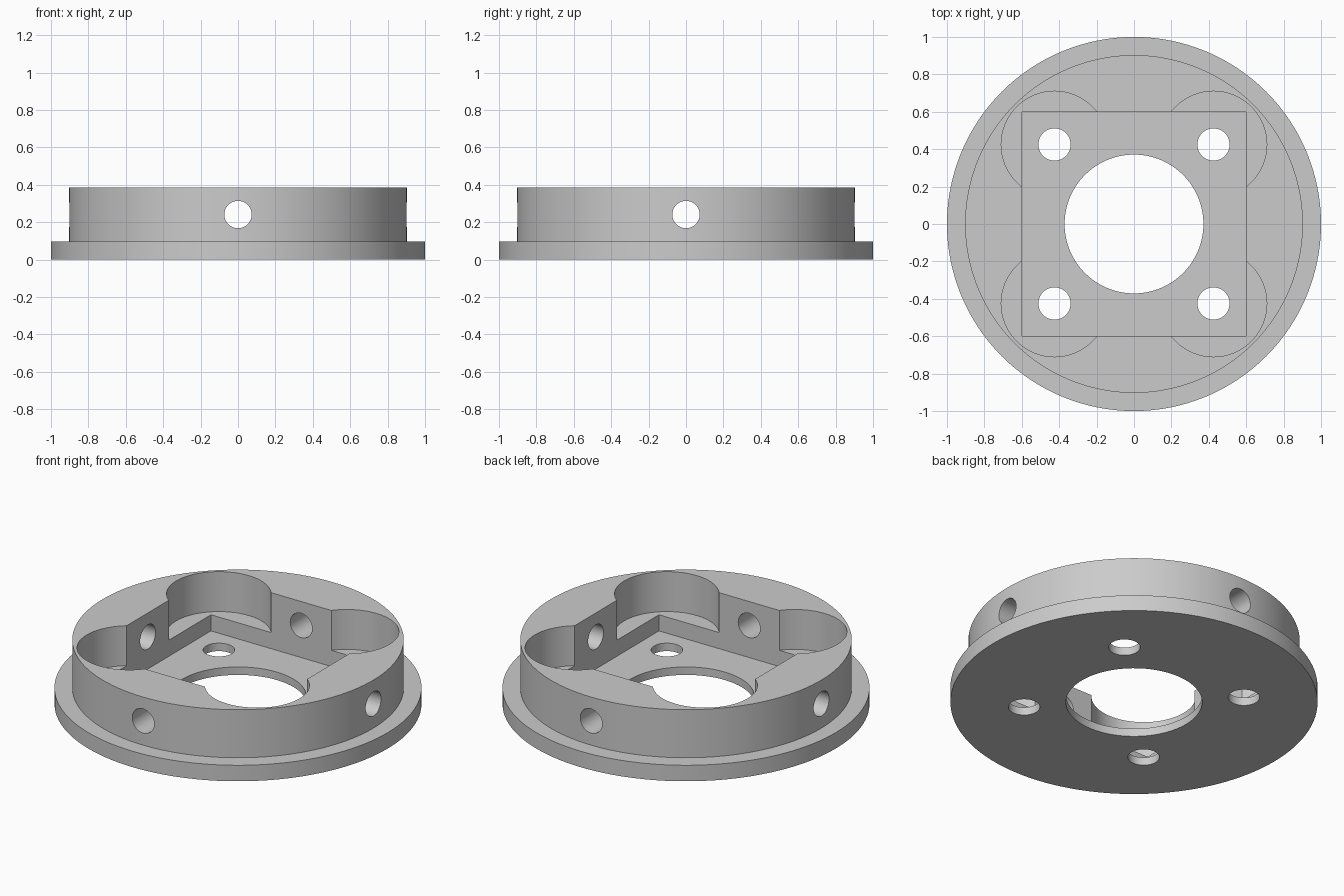
import bpy
import math
from mathutils import Matrix

cube = bpy.data.objects.get("Cube")
if cube:
    bpy.data.objects.remove(cube, do_unlink=True)

FLANGE_TOP, HUB_TOP = 0.096, 0.385
FLOOR, LEDGE = 0.048, 0.145
BOLT, SIDE_Z = 0.425, 0.241

grey = bpy.data.materials.new("plain grey")
grey.use_nodes = True
colour = (0.6, 0.6, 0.6, 1)
grey.diffuse_color = colour
grey.node_tree.nodes["Principled BSDF"].inputs["Base Color"].default_value = colour


def cylinder(name, radius, low, high, x=0, y=0, sides=96):
    bpy.ops.mesh.primitive_cylinder_add(
        vertices=sides, radius=radius, depth=high - low,
        location=(x, y, (low + high) / 2))
    obj = bpy.context.object
    obj.name = name
    return obj


def combine(body, tool, operation):
    """Apply a boolean to the body and discard the tool."""
    tool.hide_render = True
    mod = body.modifiers.new("cut", "BOOLEAN")
    mod.operation, mod.solver, mod.object = operation, "EXACT", tool
    bpy.ops.object.select_all(action="DESELECT")
    body.select_set(True)
    bpy.context.view_layer.objects.active = body
    bpy.ops.object.modifier_apply(modifier=mod.name)
    bpy.data.objects.remove(tool, do_unlink=True)


# Flange with the raised hub
body = cylinder("flanged_housing", 1.0, 0, FLANGE_TOP, sides=128)
combine(body, cylinder("hub", 0.903, FLOOR, HUB_TOP, sides=128), "UNION")

# Square pocket
bpy.ops.mesh.primitive_cube_add(size=1, location=(0, 0, FLOOR + 0.5))
pocket = bpy.context.object
pocket.scale = (1.2, 1.2, 1)
combine(body, pocket, "DIFFERENCE")

# Round corner pockets and bolt holes
for x in (-BOLT, BOLT):
    for y in (-BOLT, BOLT):
        combine(body, cylinder("corner_cutter", 0.285, LEDGE, 1, x, y, 64), "DIFFERENCE")
        combine(body, cylinder("bolt_cutter", 0.086, -0.5, LEDGE, x, y, 48), "DIFFERENCE")

# Centre bore
combine(body, cylinder("bore_cutter", 0.371, -0.5, 0.5), "DIFFERENCE")

# Cross holes through the side walls
for axis in ("X", "Y"):
    drill = cylinder("side_cutter", 0.073, -1.5, 1.5, sides=48)
    drill.matrix_world = (Matrix.Translation((0, 0, SIDE_Z))
                          @ Matrix.Rotation(math.pi / 2, 4, axis))
    combine(body, drill, "DIFFERENCE")

# Finish
body.data.materials.clear()
body.data.materials.append(grey)
# Keep the origin on the ground
body.data.transform(body.matrix_basis)
body.matrix_basis = Matrix.Identity(4)
bpy.ops.object.shade_smooth_by_angle(angle=math.radians(30))
